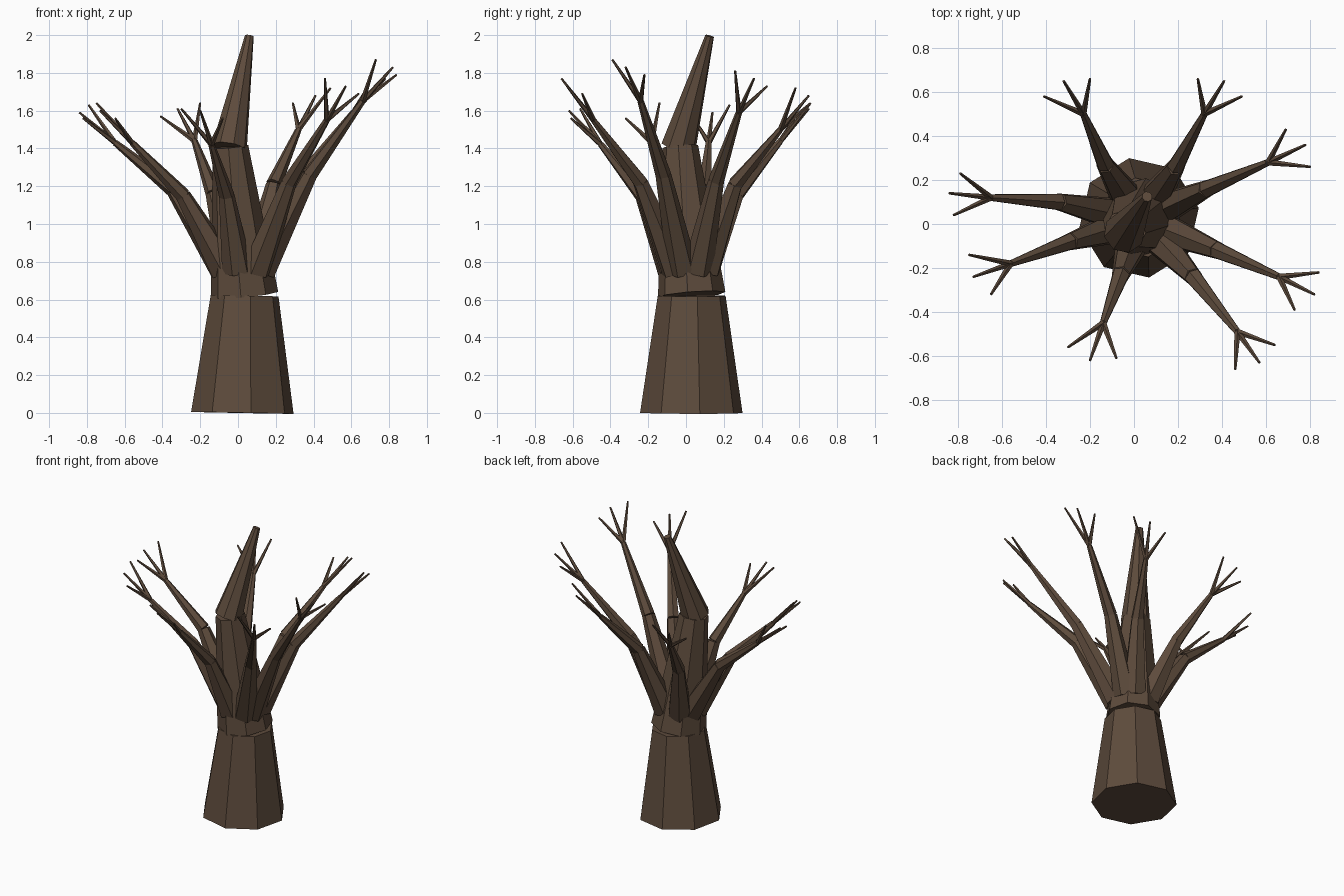
import bpy
import bmesh
from mathutils import Vector, Matrix

bark = bpy.data.materials.new("bark")
bark.diffuse_color = (0.11, 0.07, 0.045, 1)


def add_limb(bm, start, end, r1, r2, sides):
    """Capped tapered prism running from start to end."""
    a, b = Vector(start), Vector(end)
    d = b - a
    rot = d.to_track_quat('Z', 'Y').to_matrix().to_4x4()
    bmesh.ops.create_cone(bm, cap_ends=True, segments=sides, radius1=r1, radius2=r2,
                          depth=d.length, matrix=Matrix.Translation((a + b) / 2) @ rot)


def finish(bm, name):
    mesh = bpy.data.meshes.new(name)
    bm.to_mesh(mesh)
    bm.free()
    mesh.materials.append(bark)
    ob = bpy.data.objects.new(name, mesh)
    bpy.context.collection.objects.link(ob)


# Trunk: three stacked tapered sections, each tilted along its own axis
trunk = [
    ("trunk_base", (0.023, 0.028, 0), (0.035, 0.03, 0.62), 0.275, 0.182),
    ("trunk_middle", (0.035, 0.03, 0.625), (-0.04, -0.03, 1.41), 0.18, 0.095),
    ("trunk_top", (-0.045, -0.04, 1.405), (0.06, 0.125, 1.995), 0.095, 0.024),
]
for name, a, b, r1, r2 in trunk:
    bm = bmesh.new()
    add_limb(bm, a, b, r1, r2, 8)
    finish(bm, name)

# Branches: knee, fork, then three twig tips
branches = [
    [(-.13, .27, 1.16), (-.23, .50, 1.44), (-.41, .58, 1.57), (-.32, .65, 1.61), (-.20, .66, 1.64)],
    [(.19, .26, 1.21), (.32, .50, 1.50), (.29, .66, 1.64), (.41, .65, 1.68), (.49, .58, 1.72)],
    [(.33, .16, 1.23), (.61, .28, 1.59), (.69, .43, 1.73), (.78, .36, 1.77), (.80, .26, 1.81)],
    [(.38, -.12, 1.26), (.66, -.24, 1.65), (.84, -.22, 1.79), (.82, -.32, 1.83), (.73, -.39, 1.87)],
    [(.27, -.24, 1.22), (.47, -.49, 1.55), (.64, -.55, 1.69), (.57, -.63, 1.73), (.46, -.66, 1.77)],
    [(-.06, -.23, 1.15), (-.14, -.45, 1.42), (-.08, -.61, 1.56), (-.20, -.62, 1.60), (-.30, -.56, 1.61)],
    [(-.29, -.08, 1.15), (-.56, -.18, 1.43), (-.65, -.32, 1.56), (-.73, -.24, 1.60), (-.75, -.14, 1.64)],
    [(-.34, .10, 1.18), (-.65, .12, 1.43), (-.82, .04, 1.56), (-.84, .14, 1.59), (-.79, .23, 1.63)],
]
axis = Vector((0.03, 0.02, 0.755))
for i, (knee, fork, *tips) in enumerate(branches, 1):
    out = Vector(knee) - axis
    out.z = 0
    bm = bmesh.new()
    add_limb(bm, axis + out.normalized() * 0.1, knee, 0.082, 0.042, 6)
    add_limb(bm, knee, fork, 0.042, 0.017, 6)
    for tip in tips:
        add_limb(bm, fork, tip, 0.015, 0.006, 5)
    finish(bm, f"branch_{i}")
